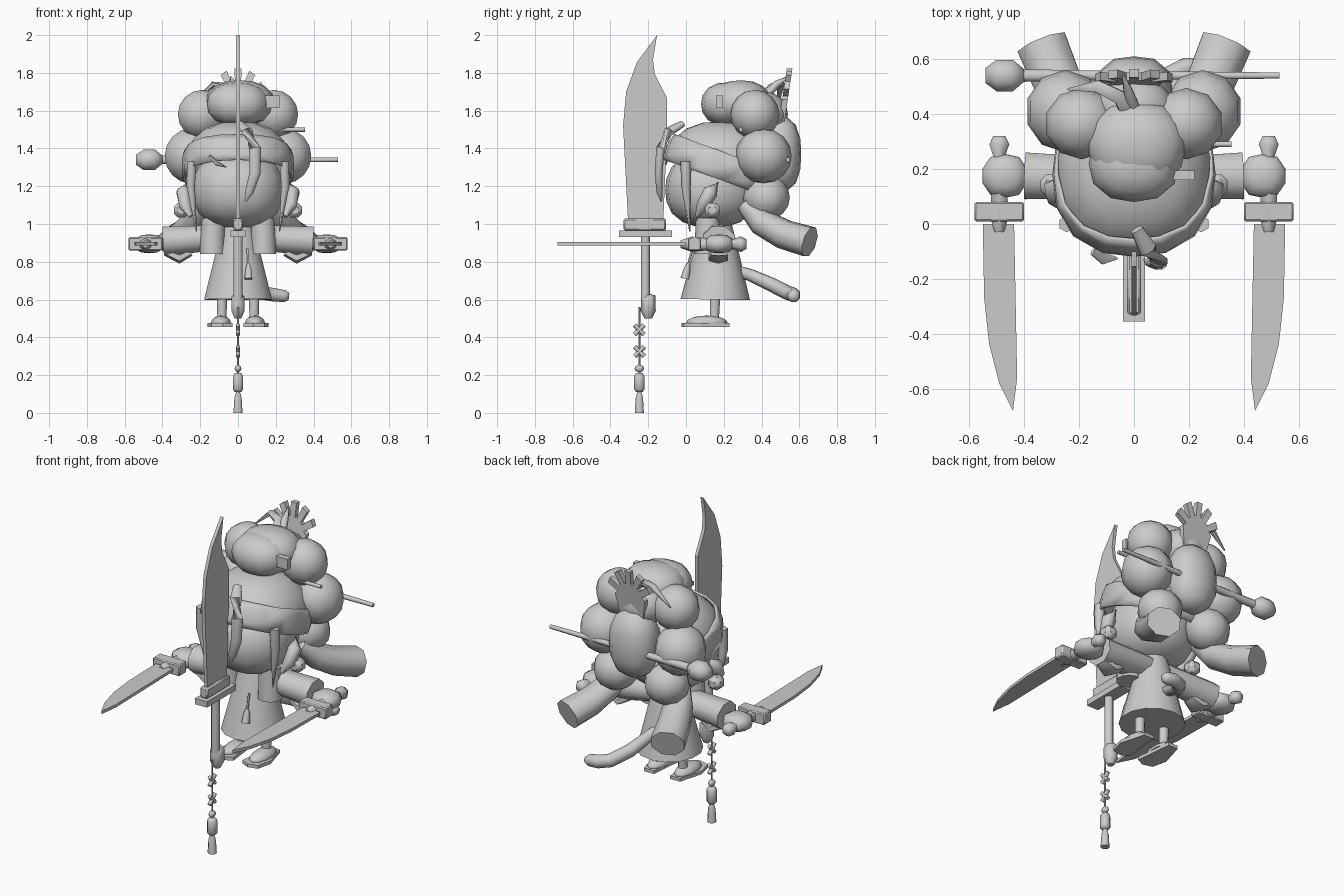
import bpy, bmesh, math
from mathutils import Vector, Matrix

if "Cube" in bpy.data.objects:
    bpy.data.objects.remove(bpy.data.objects["Cube"])

clay = bpy.data.materials.new("clay_grey")
clay.use_nodes = True
GREY = (0.6, 0.6, 0.6, 1)
clay.diffuse_color = GREY
clay.node_tree.nodes["Principled BSDF"].inputs["Base Color"].default_value = GREY


def finish(bm, name, angle=40):
    bmesh.ops.recalc_face_normals(bm, faces=bm.faces)
    mesh = bpy.data.meshes.new(name)
    bm.to_mesh(mesh)
    bm.free()
    mesh.materials.append(clay)
    ob = bpy.data.objects.new(name, mesh)
    bpy.context.scene.collection.objects.link(ob)
    bpy.ops.object.select_all(action="DESELECT")
    ob.select_set(True)
    bpy.context.view_layer.objects.active = ob
    bpy.ops.object.shade_smooth_by_angle(angle=math.radians(angle))
    return ob


def ball(name, loc, size, seg=12, rings=8, cuts=(), thick=0, power=2):
    """Ellipsoid, boxier as power grows; each cut (height, tilt, keep) slices along a leaning plane."""
    bm = bmesh.new()
    bmesh.ops.create_uvsphere(bm, u_segments=seg, v_segments=rings, radius=1)
    for v in bm.verts:
        v.co /= sum(abs(c) ** power for c in v.co) ** (1 / power)
    bm.transform(Matrix.Translation(loc) @ Matrix.Diagonal((*size, 1)))
    for height, tilt, keep in cuts:
        bmesh.ops.bisect_plane(bm, geom=bm.verts[:] + bm.edges[:] + bm.faces[:],
                               plane_co=(0, 0, height), plane_no=Vector((0, tilt, 1)) * keep,
                               clear_inner=True)
    ob = finish(bm, name, 60)
    if thick:
        shell = ob.modifiers.new("thickness", "SOLIDIFY")
        shell.thickness, shell.offset = thick, 1
    return ob


def box(name, lo, hi, bevel=0):
    lo, hi = Vector(lo), Vector(hi)
    bm = bmesh.new()
    bmesh.ops.create_cube(bm, size=1, matrix=Matrix.Translation((lo + hi) / 2)
                          @ Matrix.Diagonal((*(hi - lo), 1)))
    if bevel:
        bmesh.ops.bevel(bm, geom=bm.edges[:], offset=bevel, segments=1, affect="EDGES")
    return finish(bm, name)


def tube(name, path, radii, sides=8, flat=1.0):
    """Tapering tube through the path; flat squashes the section in one direction."""
    pts = [Vector(p) for p in path]
    bm = bmesh.new()
    rows = []
    for i, p in enumerate(pts):
        d = (pts[min(i + 1, len(pts) - 1)] - pts[max(i - 1, 0)]).normalized()
        ref = Vector((0, 0, 1)) if abs(d.z) < 0.8 else Vector((0, 1, 0))
        u = d.cross(ref).normalized()
        v = u.cross(d)
        angles = [math.tau * (k + 0.5) / sides for k in range(sides)]
        rows.append([bm.verts.new(p + radii[i] * (u * math.cos(a) + v * flat * math.sin(a)))
                     for a in angles])
    for a, b in zip(rows, rows[1:]):
        for k in range(sides):
            n = (k + 1) % sides
            bm.faces.new((a[k], a[n], b[n], b[k]))
    bm.faces.new(rows[0])
    bm.faces.new(rows[-1])
    return finish(bm, name, 65)


def plate(name, outline, place, thick):
    """Flat outline extruded; place maps (a, b, depth) to a position."""
    bm = bmesh.new()
    sides = [[bm.verts.new(place(a, b, t)) for a, b in outline] for t in (-thick / 2, thick / 2)]
    bm.faces.new(sides[0])
    bm.faces.new(sides[1])
    for k in range(len(outline)):
        n = (k + 1) % len(outline)
        bm.faces.new((sides[0][k], sides[0][n], sides[1][n], sides[1][k]))
    return finish(bm, name, 25)


# Great sword held upright in front
blade = [(-.307, 1.02), (-.333, 1.52), (-.317, 1.70), (-.26, 1.857), (-.153, 2.0),
         (-.175, 1.868), (-.164, 1.79), (-.10, 1.667), (-.10, 1.5), (-.12, 1.02)]
plate("great_blade", blade, lambda a, b, t: (t, a, b), 0.02)
box("great_collar", (-.025, -.33, .965), (.025, -.106, 1.03), .008)
box("great_guard", (-.04, -.355, .93), (.04, -.074, .965))
tube("great_grip", [(0, -.215, .6), (0, -.215, .94)], [.026, .026])
tube("great_pommel", [(0, -.225, .62), (0, -.2, .61), (0, -.2, .54), (0, -.2, .5)],
     [.02, .04, .04, .02], 6)

# Charm string below the sword
CY = -.247
tube("charm_cord", [(0, CY, .05), (0, CY, .56)], [.005, .005], 6)
for i, z in enumerate((.44, .325)):
    for s in (-1, 1):
        tube(f"charm_cross_{i}", [(0, CY - .026, z - .026 * s), (0, CY + .026, z + .026 * s)],
             [.012, .012], 6)
ball("charm_bead", (0, CY, .235), (.018, .025, .02), 8, 6)
tube("charm_barrel", [(0, CY, z) for z in (.11, .125, .195, .212)], [.018, .03, .03, .018], 8)
tube("charm_tassel", [(0, CY, z) for z in (0, .08, .115)], [.026, .021, .01], 8)

# Dress, torso and neck
tube("dress", [(0, .155, .60), (0, .16, .86), (0, .16, .99), (0, .16, 1.04)],
     [.184, .118, .085, .07], 14)
tube("belt_cord", [(.05, .035, .87), (.055, .01, .78)], [.006, .006], 6)
tube("belt_tassel", [(.055, .01, .79), (.055, .005, .76), (.055, -.005, .71)], [.008, .018, .024], 6)

# Tail
tube("tail", [(0, .24, .76), (.02, .34, .73), (.06, .45, .68), (.13, .54, .635),
              (.19, .57, .625), (.25, .57, .618), (.27, .57, .616)],
     [.03, .034, .038, .038, .038, .034, .02], 8)

# Head: face, hair cap, leaning headband
ball("face", (0, .135, 1.18), (.245, .245, .2), 14, 10, power=2.4)
ball("hair_cap", (0, .18, 1.28), (.28, .285, .255), 14, 10, [(1.33, .38, 1)], .008, 2.4)
ball("headband", (0, .18, 1.30), (.285, .29, .25), 16, 12,
     [(1.30, .36, 1), (1.45, .36, -1)], .012, 2.4)
tube("fringe_strand", [(.01, -.02, 1.53), (.05, -.09, 1.49), (.09, -.135, 1.40),
                       (.09, -.145, 1.27), (.06, -.14, 1.17), (.04, -.13, 1.12)],
     [.025, .035, .035, .032, .024, .006], 8, .7)
tube("fringe_wisp", [(-.15, -.10, 1.36), (-.11, -.125, 1.32), (-.06, -.125, 1.30)],
     [.015, .025, .004], 6, .5)

# Puffed hair: top bun with ragged cap, back puff
ball("top_bun", (0, .22, 1.635), (.165, .14, .115), 12, 8, power=2.3)
ball("bun_cover", (.01, .29, 1.64), (.175, .155, .115), 12, 8, [(1.57, .25, 1)], .006, 2.3)
ball("back_puff", (0, .49, 1.37), (.14, .12, .2), 12, 8, power=2.6)
ball("crown_puff", (0, .42, 1.58), (.15, .12, .12), 10, 8)

# Comb with prongs behind the crown
comb = [(-.07, 1.5), (-.10, 1.66)]
for deg in range(150, 29, -30):
    for off, r in ((11, .10), (7, .18), (-7, .18), (-11, .10)):
        a = math.radians(deg + off)
        comb.append((r * math.cos(a) * .85, 1.645 + r * math.sin(a)))
comb += [(.10, 1.66), (.07, 1.5)]
plate("hair_comb", comb, lambda a, b, t: (a, .5 + t + (b - 1.5) * .15, b), .03)
tube("crown_lock", [(-.02, .40, 1.68), (-.05, .46, 1.73), (-.13, .5, 1.74), (-.24, .49, 1.64)],
     [.03, .03, .025, .004], 6, .6)
tube("crown_curl", [(0, .42, 1.68), (-.02, .48, 1.74), (-.04, .54, 1.78)], [.025, .02, .004], 6)

# Hair sticks
tube("long_hair_stick", [(-.42, .54, 1.34), (-.15, .54, 1.34), (.53, .54, 1.34)],
     [.025, .02, .012], 8)
tube("stick_knob", [(x, .54, 1.34) for x in (-.54, -.50, -.44, -.40)],
     [.03, .062, .062, .025], 8, .95)
tube("short_hair_stick", [(.15, .29, 1.5), (.355, .29, 1.5)], [.012, .012], 6)
box("bun_pin", (.13, .16, 1.615), (.22, .195, 1.68))

# Paired parts
dagger = [(.436, 0), (.55, 0), (.545, -.27), (.527, -.436), (.49, -.58),
          (.44, -.68), (.425, -.56)]
for side, s in (("left", 1), ("right", -1)):
    # Puffs of hair
    ball(f"{side}_upper_puff", (s * .19, .365, 1.58), (.135, .13, .13), 10, 8)
    ball(f"{side}_middle_puff", (s * .25, .41, 1.36), (.145, .15, .145), 10, 8)
    ball(f"{side}_lower_puff", (s * .17, .425, 1.14), (.13, .125, .12), 10, 8)
    # Side lock, ear and earring
    tube(f"{side}_side_lock", [(s * .245, .0, 1.33), (s * .25, .0, 1.2), (s * .22, .02, .96)],
         [.03, .025, .003], 6)
    tube(f"{side}_ear", [(s * .25, .06, 1.04), (s * .28, .09, 1.1), (s * .29, .13, 1.17),
                         (s * .27, .17, 1.22)], [.012, .035, .04, .005], 6)
    box(f"{side}_earring", (s * .26 if s > 0 else -.34, .10, 1.035),
        (.34 if s > 0 else -.26, .18, 1.11), .02)
    # Sleeve, arm and hand
    tube(f"{side}_sleeve", [(s * .04, .165, .94), (s * .22, .17, .92), (s * .395, .175, .91)],
         [.07, .085, .092], 8, .9)
    tube(f"{side}_lapel", [(s * .13, .115, 1.03), (s * .135, .115, .92), (s * .135, .115, .84)],
         [.064, .067, .07], 10)
    tube(f"{side}_cuff", [(s * .25, .17, .85), (s * .31, .17, .82), (s * .38, .17, .85)],
         [.04, .06, .04], 6, .5)
    ball(f"{side}_hand", (s * .47, .175, .895), (.083, .08, .05), 10, 6, power=2.5)
    # Dagger
    plate(f"{side}_dagger_blade", dagger, lambda a, b, t: (s * a, b, .895 + t), .018)
    box(f"{side}_dagger_guard", (min(s * .4, s * .58), .01, .86),
        (max(s * .4, s * .58), .08, .93), .006)
    tube(f"{side}_dagger_grip", [(s * .49, y, .893) for y in (-.03, .03, .24, .29, .32)],
         [.02, .04, .022, .042, .025], 6)
    # Flared ribbon tail of the hair bow
    tube(f"{side}_bow_ribbon", [(s * .19, .31, 1.1), (s * .23, .4, 1.01), (s * .28, .52, .945),
                                (s * .335, .655, .905)], [.05, .085, .095, .1], 8, .85)
    # Leg, shoe and sole
    tube(f"{side}_leg", [(s * .085, .15, .49), (s * .085, .155, .64)], [.026, .03], 8)
    ball(f"{side}_shoe", (s * .09, .11, .478), (.055, .11, .037), 10, 8, [(.474, 0, 1)])
    sole = [(.055, .23), (.04, .08), (.03, .0), (.08, -.025), (.14, -.01), (.162, .08), (.12, .23)]
    plate(f"{side}_sole", sole, lambda a, b, t: (s * a, b, .465 + t), .02)
